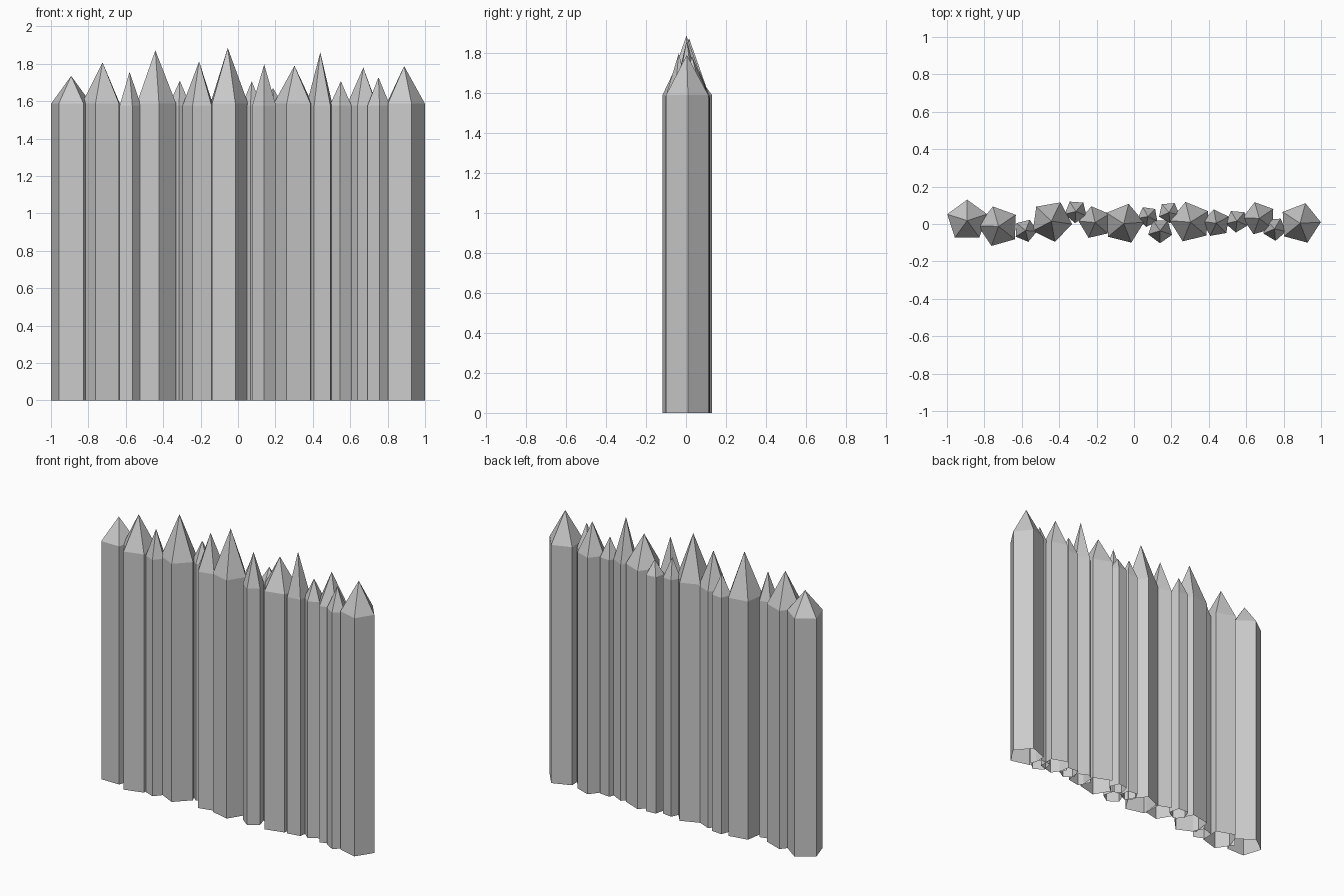
import bpy, bmesh
from math import cos, sin, radians

SIDES = 5

def stake(index, x, y, radius, phase, tip_z):
    """Five-sided post with an open foot and a pointed top."""
    rim_z = 1.588 if radius > 0.1 else 1.576
    bm = bmesh.new()
    ring = [(x + radius * cos(radians(phase + 72 * i)),
             y + radius * sin(radians(phase + 72 * i))) for i in range(SIDES)]
    foot = [bm.verts.new((px, py, 0)) for px, py in ring]
    rim = [bm.verts.new((px, py, rim_z)) for px, py in ring]
    tip = bm.verts.new((x, y, tip_z))
    for i in range(SIDES):
        j = (i + 1) % SIDES
        bm.faces.new((foot[i], foot[j], rim[j], rim[i]))
        bm.faces.new((rim[i], rim[j], tip))
    name = f"stake_{index:02d}"
    mesh = bpy.data.meshes.new(name)
    bm.to_mesh(mesh)
    bm.free()
    bpy.context.collection.objects.link(bpy.data.objects.new(name, mesh))

# Stakes from left to right: x, y, radius, corner angle, tip height
STAKES = [
    (-0.892, 0.018, 0.112, 90, 1.735),
    (-0.724, -0.013, 0.111, 178, 1.807),
    (-0.580, -0.035, 0.062, -76, 1.757),
    (-0.442, 0.015, 0.112, 64, 1.872),
    (-0.311, 0.067, 0.062, 122, 1.710),
    (-0.208, 0.008, 0.089, 175, 1.813),
    (-0.055, 0.002, 0.109, -68, 1.885),
    (0.074, 0.040, 0.056, -98, 1.707),
    (0.140, -0.036, 0.067, -91, 1.797),
    (0.187, 0.062, 0.058, -85, 1.670),
    (0.302, 0.010, 0.111, -112, 1.790),
    (0.440, 0.004, 0.075, 100, 1.862),
    (0.550, 0.016, 0.062, -95, 1.707),
    (0.670, 0.030, 0.090, 106, 1.780),
    (0.751, -0.026, 0.064, -85, 1.728),
    (0.888, 0.004, 0.111, 3, 1.788),
]

for n, values in enumerate(STAKES, 1):
    stake(n, *values)
